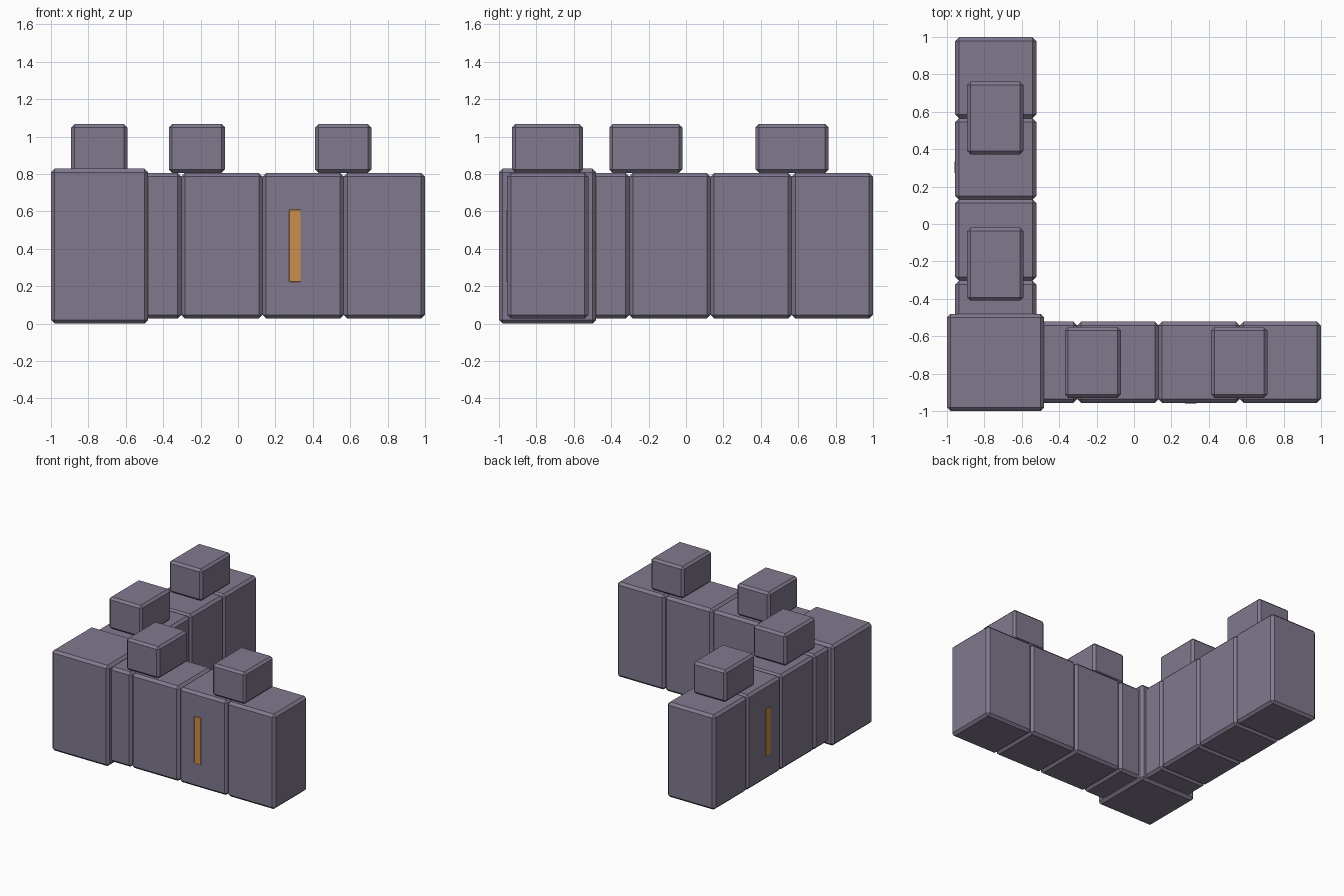
import bpy
import bmesh
from mathutils import Vector

cube = bpy.data.objects.get("Cube")
if cube:
    bpy.data.objects.remove(cube, do_unlink=True)


def make_material(name, rgb):
    mat = bpy.data.materials.new(name)
    mat.use_nodes = True
    color = (*rgb, 1.0)
    mat.diffuse_color = color
    mat.node_tree.nodes["Principled BSDF"].inputs["Base Color"].default_value = color
    return mat


stone = make_material("purple_grey_stone", (0.22, 0.19, 0.27))
amber = make_material("amber_glow", (0.60, 0.27, 0.075))


def chamfered_box(name, lo, hi, bevel, mat):
    """Box between two corners with single-segment chamfers."""
    lo, hi = Vector(lo), Vector(hi)
    bm = bmesh.new()
    bmesh.ops.create_cube(bm, size=1.0)
    for v in bm.verts:
        for i in range(3):
            v.co[i] = hi[i] if v.co[i] > 0 else lo[i]
    bmesh.ops.bevel(bm, geom=bm.edges[:], offset=bevel, segments=1,
                    affect='EDGES', profile=0.5)
    centre = (lo + hi) / 2
    bmesh.ops.translate(bm, verts=bm.verts, vec=-centre)
    mesh = bpy.data.meshes.new(name)
    bm.to_mesh(mesh)
    bm.free()
    mesh.materials.append(mat)
    obj = bpy.data.objects.new(name, mesh)
    obj.location = centre
    bpy.context.collection.objects.link(obj)
    return obj


def wing_box(wing, name, along, across, height, bevel, mat):
    """Box given by its ranges along and across a wing of the wall."""
    ranges = (along, across, height) if wing == "front" else (across, along, height)
    lo, hi = zip(*ranges)
    return chamfered_box(f"{wing}_{name}", lo, hi, bevel, mat)


# Corner tower
chamfered_box("corner_tower", (-1, -1, 0), (-0.48, -0.48, 0.828), 0.02, stone)

# Wall blocks and glowing slits, the same on both wings
END, PITCH = 0.999, 0.434
OUTER, INNER = -0.956, -0.522
for wing in ("front", "side"):
    for k in range(4):
        stop = END - k * PITCH
        wing_box(wing, f"wall_block_{k + 1}", (stop - PITCH, stop),
                 (OUTER, INNER), (0.026, 0.806), 0.02, stone)
    wing_box(wing, "slit", (0.273, 0.335), (OUTER - 0.004, OUTER + 0.005),
             (0.223, 0.609), 0.002, amber)

# Battlements
battlements = {
    "front": ((-0.93, -0.552), ((-0.37, -0.07), (0.413, 0.713))),
    "side": ((-0.892, -0.592), ((-0.41, -0.02), (0.372, 0.762))),
}
for wing, (across, spans) in battlements.items():
    for k, along in enumerate(spans):
        wing_box(wing, f"battlement_{k + 1}", along, across,
                 (0.806, 1.067), 0.018, stone)
